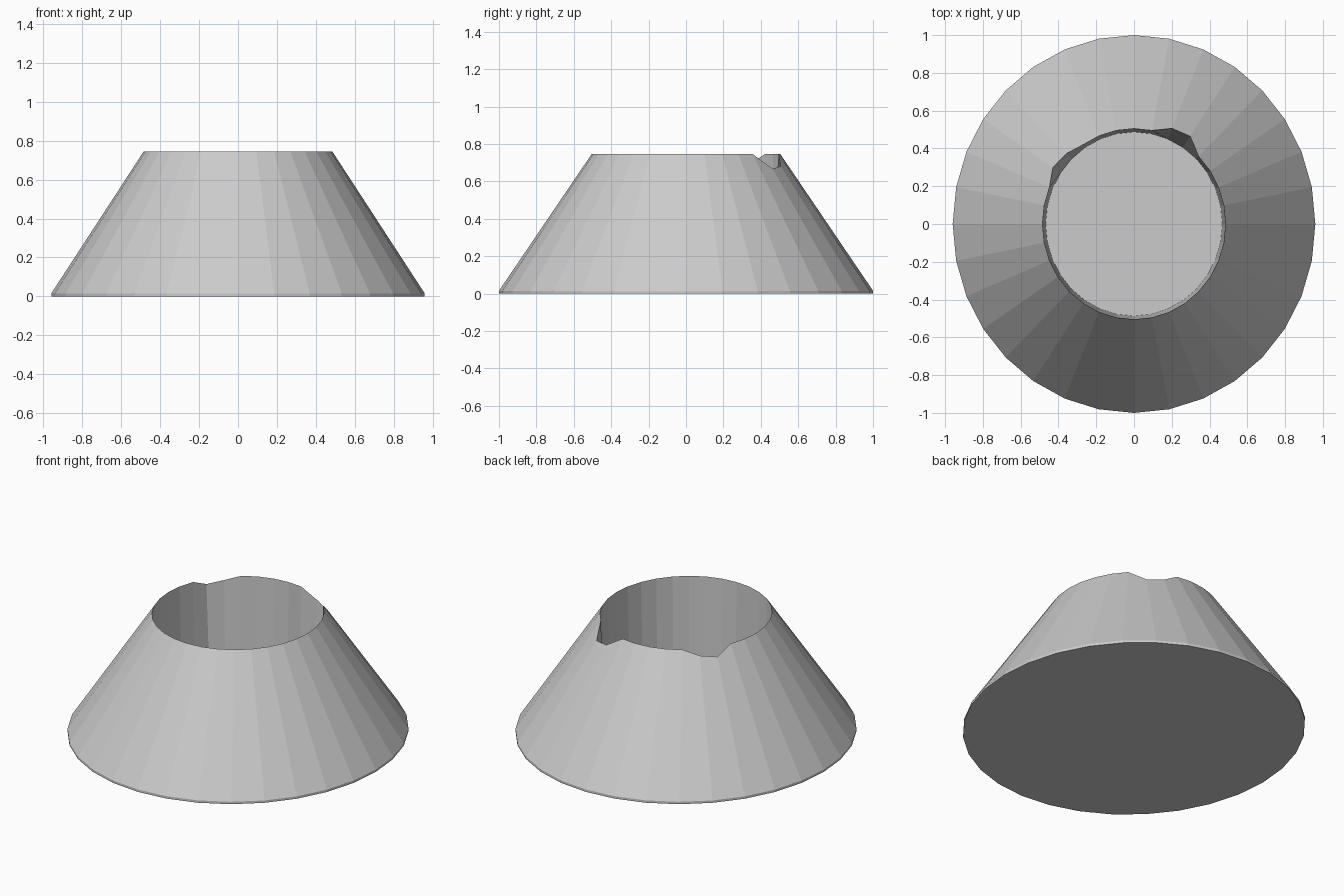
import bpy, bmesh
from math import sin, cos, pi

if "Cube" in bpy.data.objects:
    bpy.data.objects.remove(bpy.data.objects["Cube"])

SIDES = 32
SX = 0.96            # the outline is slightly narrower in x
BAND, TOP = 0.015, 0.745
R_TOP = 0.505
FLOOR_Z, R_FLOOR = 0.14, 0.487

# Rim vertices worn outwards and down the slope (index counted clockwise from +y)
WORN = {2: 0.548, 3: 0.558, 27: 0.538, 28: 0.527}

bm = bmesh.new()


def ring(radius, height):
    return [bm.verts.new((SX * radius(i) * sin(2 * pi * i / SIDES),
                          radius(i) * cos(2 * pi * i / SIDES), height(i)))
            for i in range(SIDES)]


def rim_radius(i):
    return WORN.get(i, R_TOP)


def rim_height(i):
    return TOP - (rim_radius(i) - R_TOP) * (TOP - BAND) / (1 - R_TOP)


# Base edge, slope foot, crater rim, crater floor
rings = [
    ring(lambda i: 1.0, lambda i: 0.0),
    ring(lambda i: 1.0, lambda i: BAND),
    ring(rim_radius, rim_height),
    ring(lambda i: R_FLOOR, lambda i: FLOOR_Z),
]
for a, b in zip(rings, rings[1:]):
    for i in range(SIDES):
        j = (i + 1) % SIDES
        bm.faces.new((a[i], a[j], b[j], b[i]))
bm.faces.new(rings[0])
bm.faces.new(rings[-1])
bmesh.ops.recalc_face_normals(bm, faces=bm.faces[:])

# Crater mountain
mesh = bpy.data.meshes.new("crater_cone")
bm.to_mesh(mesh)
bm.free()
obj = bpy.data.objects.new("crater_cone", mesh)
bpy.context.collection.objects.link(obj)
